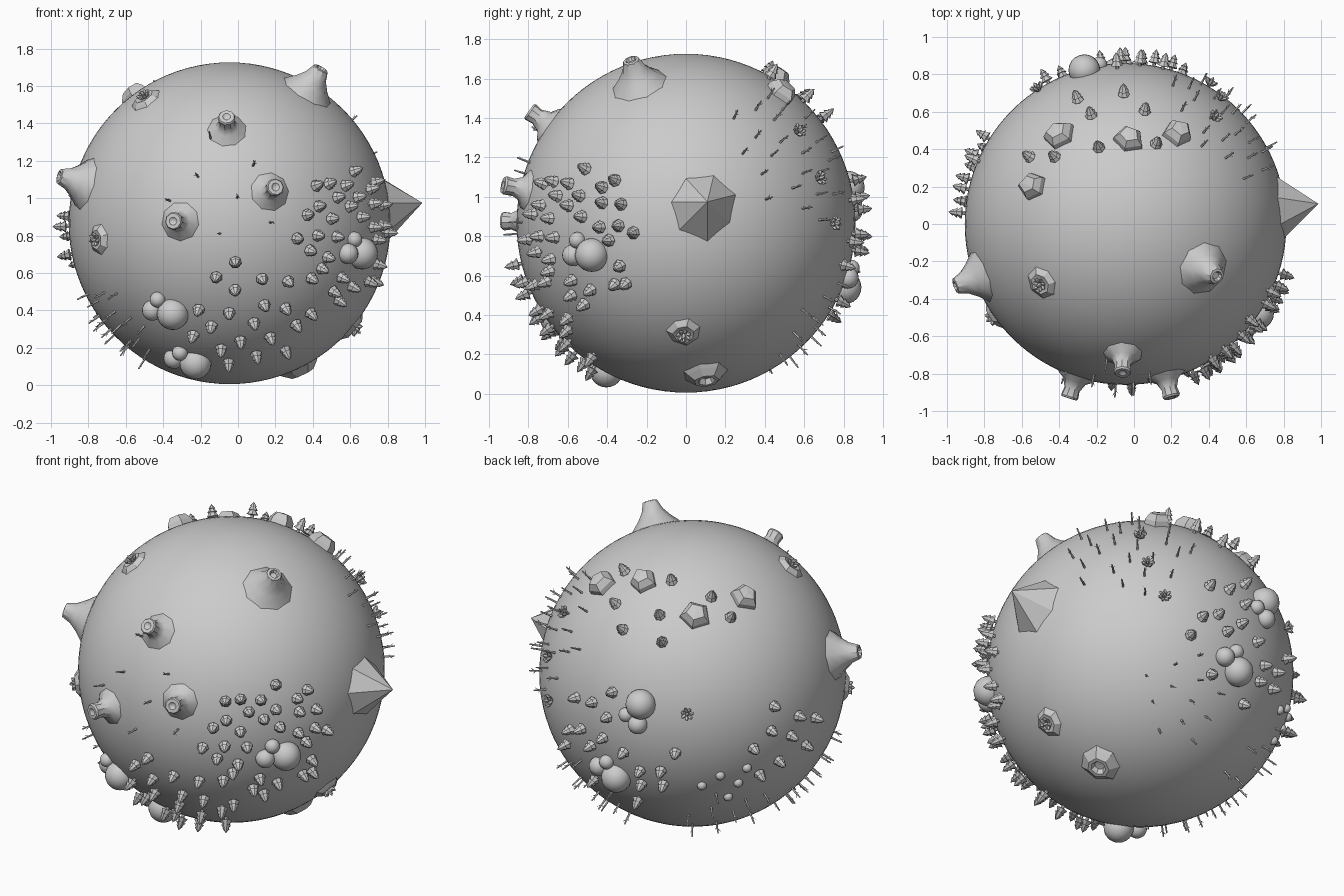
import bpy, bmesh, random
from math import sin, cos, pi, radians, sqrt, acos
from mathutils import Vector, Matrix

if "Cube" in bpy.data.objects:
    bpy.data.objects.remove(bpy.data.objects["Cube"])

random.seed(4)
CENTRE = Vector((-0.045, 0, 0.866))
R = 0.86
TAU = 2 * pi


def spot(lon, lat):
    """Outward direction; longitude is measured from +x, -90 is the front."""
    a, e = radians(lon), radians(lat)
    return Vector((cos(a) * cos(e), sin(a) * cos(e), sin(e)))


def front(x, z):
    """Outward direction of a point on the front, offset from the globe centre."""
    return Vector((x, -sqrt(max(0, R * R - x * x - z * z)), z)).normalized()


def top(x, y):
    return Vector((x, y, sqrt(R * R - x * x - y * y))).normalized()


def frame(d):
    """Matrix that stands something on the globe with its z pointing outward."""
    return (Matrix.Translation(CENTRE + d * R) @ d.to_track_quat('Z', 'Y').to_matrix().to_4x4()
            @ Matrix.Rotation(random.uniform(0, TAU), 4, 'Z'))


def patch(d, radius, count, avoid=(), gap=0.13):
    """Evenly spread directions in a round patch, leaving gaps around other parts."""
    q = d.to_track_quat('Z', 'Y')
    c = cos(radians(radius))
    dirs = []
    for i in range(count):
        polar = acos(1 - (1 - c) * (i + .5) / count)
        a = i * pi * (3 - sqrt(5)) + random.uniform(-.15, .15)
        p = q @ Vector((sin(polar) * cos(a), sin(polar) * sin(a), cos(polar)))
        if all((p - o).length > gap for o in avoid):
            dirs.append(p)
    return dirs


def lathe(bm, mat, profile, sides, jitter=0.0):
    """Turn an (r, h) profile round the local z axis."""
    wob = [1 + random.uniform(-jitter, jitter) for _ in range(sides)]
    rings = []
    for r, h in profile:
        n = sides if r else 1
        rings.append([bm.verts.new(mat @ Vector((r * wob[i] * cos(TAU * i / sides),
                                                 r * wob[i] * sin(TAU * i / sides), h)))
                      for i in range(n)])
    for lo, hi in zip(rings, rings[1:]):
        for i in range(sides):
            j = (i + 1) % sides
            bm.faces.new((lo[i], lo[j], hi[0]) if len(hi) == 1 else (lo[i], lo[j], hi[j], hi[i]))


def finish(name, bm, angle=0):
    me = bpy.data.meshes.new(name)
    bm.to_mesh(me)
    bm.free()
    ob = bpy.data.objects.new(name, me)
    bpy.context.collection.objects.link(ob)
    if angle:
        bpy.ops.object.select_all(action='DESELECT')
        ob.select_set(True)
        bpy.context.view_layer.objects.active = ob
        bpy.ops.object.shade_smooth_by_angle(angle=radians(angle))


def stand(name, dirs, build, angle=0):
    bm = bmesh.new()
    for d in dirs:
        build(bm, d)
    finish(name, bm, angle)


def turned(profile, sides, jitter=0.0):
    return lambda bm, d: lathe(bm, frame(d), profile, sides, jitter)


# Globe
bm = bmesh.new()
bmesh.ops.create_uvsphere(bm, u_segments=96, v_segments=48, radius=R, matrix=Matrix.Translation(CENTRE))
finish("globe", bm, 40)

# Round boulders: a big, a middle and a small one, the same group turned five ways
groups = [(front(.7, -.16), front(.59, -.16)), (front(-.3, -.48), front(-.45, -.45)),
          (front(-.18, -.74), front(-.34, -.7)), (spot(105, 12), spot(104, 2)),
          (spot(93, -22), spot(84, -18))]
bm = bmesh.new()
boulder_dirs = []
for big, mid in groups:
    side = (mid - big * mid.dot(big)).normalized()
    for size, reach, turn in ((.085, 0, 0), (.055, .14, 0), (.042, .13, -.75)):
        d = (big + Matrix.Rotation(turn, 3, big) @ side * reach).normalized()
        boulder_dirs.append(d)
        bmesh.ops.create_uvsphere(bm, u_segments=20, v_segments=12, radius=size,
                                  matrix=Matrix.Translation(CENTRE + d * (R + .01)))
finish("round_boulders", bm, 40)

# Small pebbles at the back left
bm = bmesh.new()
for d in patch(spot(140, -22), 11, 5):
    bmesh.ops.create_uvsphere(bm, u_segments=12, v_segments=8, radius=.027,
                              matrix=Matrix.Translation(CENTRE + d * R))
finish("pebbles", bm, 40)

# Fir trees in five woods, and singly between the rocks on the crown
woods = (patch(spot(-41, -4), 25, 40, boulder_dirs) + patch(spot(-84, -37), 25, 22, boulder_dirs)
         + patch(spot(95, -8), 26, 26, boulder_dirs) + patch(spot(160, -5), 17, 9))
woods += [top(x, y) for x, y in ((-.25, .65), (-.18, .57), (-.01, .68), (.1, .59),
                                 (-.14, .4), (.16, .42), (-.5, .35), (-.37, .35))]
stand("fir_trees", woods, turned([(.01, -.02), (.01, .014), (.034, .018), (.017, .043), (.028, .043),
                                  (.013, .064), (.02, .064), (0, .09)], 7))


# Dead twigs with two side branches
def twig(bm, d):
    m = frame(d)
    lathe(bm, m, [(.007, -.01), (.004, .07), (0, .072)], 5)
    for h, turn in ((.03, 0), (.042, 2.6)):
        b = m @ Matrix.Translation((0, 0, h)) @ Matrix.Rotation(turn, 4, 'Z') @ Matrix.Rotation(.7, 4, 'X')
        lathe(bm, b, [(.004, 0), (0, .027)], 4)


stand("twigs", patch(spot(45, 25), 25, 24) + patch(spot(70, -38), 18, 12)
      + patch(front(-.6, -.55), 19, 18, boulder_dirs) + patch(spot(140, -42), 18, 9)
      + patch(front(-.05, .15), 23, 7), twig)


# Leafy clumps: short stubs fanned outward
def clump(bm, d):
    m = frame(d)
    for i in range(8):
        b = m @ Matrix.Rotation(i * TAU / 7, 4, 'Z') @ Matrix.Rotation(.75 if i else 0, 4, 'X')
        lathe(bm, b, [(.004, 0), (.011, .03), (.01, .045), (0, .056)], 5)


mound_dirs = [front(-.7, -.085), top(-.446, -.315), spot(-1, -40)]
stand("leafy_clumps", mound_dirs + [spot(50, 32), spot(53, 15), spot(59, 0), spot(123, 10)], clump)

# Low mounds under three of the clumps, and the open crater underneath
stand("low_mounds", mound_dirs,
      turned([(.1, -.02), (.085, -.002), (.055, .02), (.035, .014), (0, .012)], 7, .08), 25)
stand("crater", [spot(15, -63)],
      turned([(.135, -.025), (.1, .01), (.065, .04), (.045, .04), (.03, .012), (0, .01)], 7, .06))

# Faceted rocks on the crown
stand("faceted_rocks", [top(.02, .45), top(-.35, .47), top(.28, .48), top(-.49, .2)],
      turned([(.085, -.03), (.078, .025), (.05, .06), (0, .064)], 5, .15))

# Geysers on the front: flared foot, narrow neck, rolled rim
stand("geysers", [front(-.014, .5), front(-.265, .01), front(.216, .17)],
      turned([(.115, -.02), (.1, 0), (.062, .025), (.043, .07), (.048, .11), (.042, .12),
              (.022, .12), (0, .1)], 9), 35)

# Two larger volcanoes
stand("volcanoes", [top(.42, -.24), spot(-160, 14.5)],
      turned([(.16, -.03), (.14, -.008), (.095, .04), (.062, .085), (.042, .14), (.028, .143),
              (.018, .125), (0, .125)], 9), 35)

# Sharp mountain on the right
stand("sharp_mountain", [spot(6, 6)], turned([(.2, -.07), (.185, -.035), (0, .182)], 7, .1))
